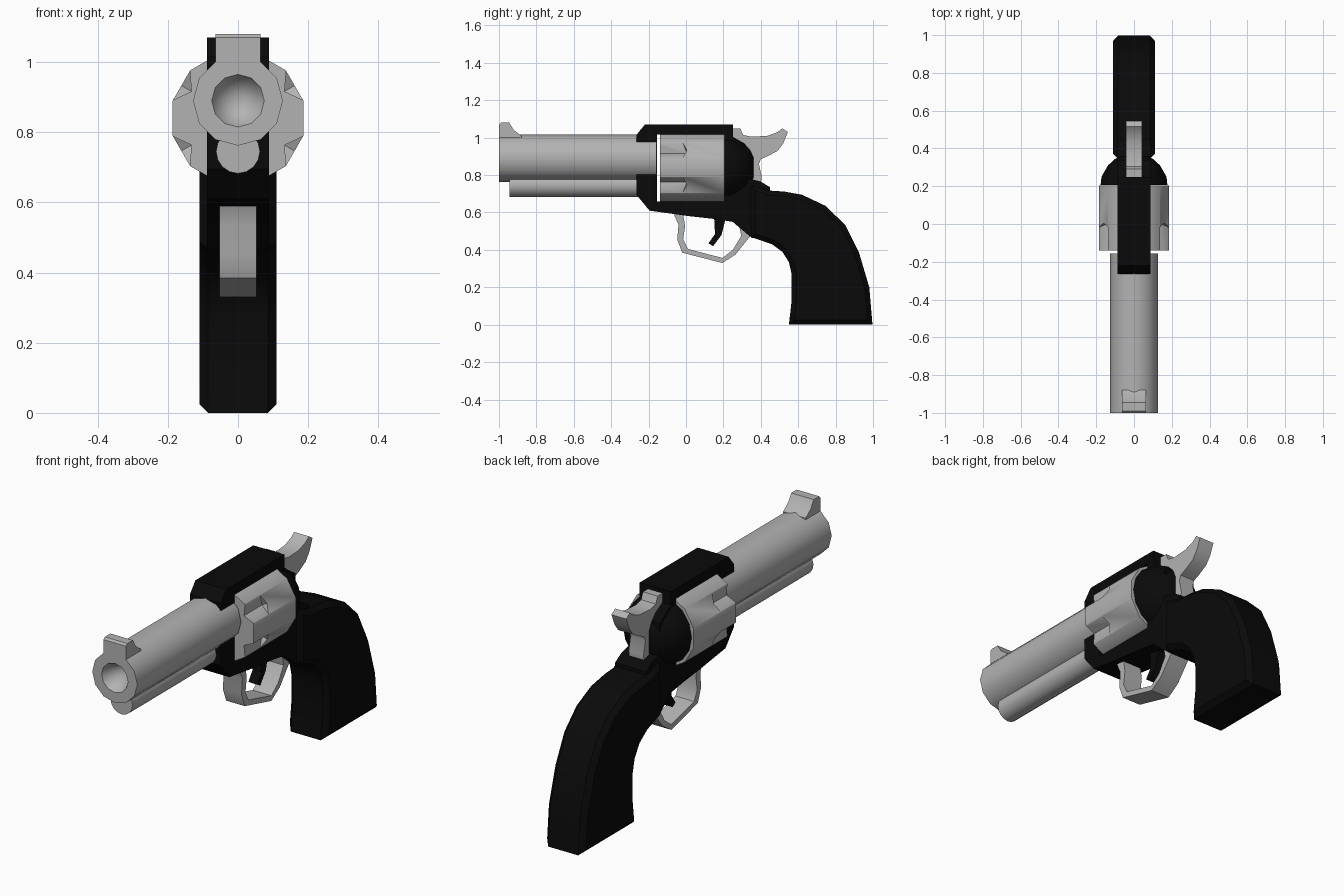
import bpy, bmesh
from math import sin, cos, pi, radians
from mathutils import Vector

cube = bpy.data.objects.get("Cube")
if cube:
    bpy.data.objects.remove(cube, do_unlink=True)


def material(name, value):
    m = bpy.data.materials.new(name)
    m.use_nodes = True
    colour = (value, value, value, 1)
    m.diffuse_color = colour
    m.node_tree.nodes["Principled BSDF"].inputs["Base Color"].default_value = colour
    return m


STEEL = material("light_steel", 0.45)
BLACK = material("matte_black", 0.003)


def finish(name, bm, mat):
    bmesh.ops.recalc_face_normals(bm, faces=bm.faces[:])
    mesh = bpy.data.meshes.new(name)
    bm.to_mesh(mesh)
    bm.free()
    ob = bpy.data.objects.new(name, mesh)
    bpy.context.collection.objects.link(ob)
    if mat:
        mesh.materials.append(mat)
    return ob


def plate(name, profile, half, mat, bevel=0):
    """Side profile of (y, z) points, extruded evenly across x."""
    bm = bmesh.new()
    near = bm.faces.new([bm.verts.new((-half, y, z)) for y, z in profile])
    far = bmesh.ops.extrude_face_region(bm, geom=[near], use_keep_orig=True)["geom"]
    bmesh.ops.translate(bm, vec=(2 * half, 0, 0),
                        verts=[v for v in far if isinstance(v, bmesh.types.BMVert)])
    if bevel:
        rim = [e for e in bm.edges if abs(e.verts[0].co.x - e.verts[1].co.x) < 1e-5]
        bmesh.ops.bevel(bm, geom=rim, offset=bevel, segments=1, affect="EDGES")
    return finish(name, bm, mat)


def turned(name, profile, z, mat, sides=12, turn=0.0):
    """Lathe (y, radius) points around an axis parallel to y."""
    bm = bmesh.new()
    rings = []
    for y, r in profile:
        rings.append([bm.verts.new((r * cos(turn + 2 * pi * i / sides), y,
                                    z + r * sin(turn + 2 * pi * i / sides)))
                      for i in range(sides)])
    for a, b in zip(rings, rings[1:]):
        for i in range(sides):
            j = (i + 1) % sides
            bm.faces.new((a[i], a[j], b[j], b[i]))
    bmesh.ops.remove_doubles(bm, verts=bm.verts[:], dist=1e-5)
    return finish(name, bm, mat)


def cut(ob, cutter):
    mod = ob.modifiers.new("cut", "BOOLEAN")
    mod.operation, mod.solver, mod.object = "DIFFERENCE", "EXACT", cutter
    bpy.context.view_layer.objects.active = ob
    bpy.ops.object.modifier_apply(modifier=mod.name)
    bpy.data.objects.remove(cutter, do_unlink=True)


# Barrel with a tapered bore, and the rod housing below it
parts = [
    turned("barrel", [(-.86, 0), (-1, .075), (-1, .128), (-.157, .128), (-.157, 0)], .89, STEEL),
    turned("ejector_rod", [(-.945, 0), (-.945, .0625), (-.2, .0625), (-.2, 0)], .745, STEEL, 16),
    plate("front_sight", [(-1, .98), (-1, 1.07), (-.99, 1.08), (-.945, 1.08), (-.92, 1.04),
                          (-.88, 1.01), (-.88, .98)], .064, STEEL),
]

# Rotating cylinder with six pointed flutes
AXIS = .84
cylinder = turned("cylinder", [(-.14, 0), (-.14, .193), (.205, .193), (.205, 0)],
                  AXIS, STEEL, 12, radians(15))
for k in range(6):
    a = radians(30 + 60 * k)
    out, side = Vector((cos(a), 0, sin(a))), Vector((-sin(a), 0, cos(a)))
    bm = bmesh.new()
    for radius, across, end in ((.19, .053, -.02), (.19, -.053, -.02), (.153, 0, .005), (.25, 0, .005)):
        for y in (-.2, end):
            bm.verts.new(out * radius + side * across + Vector((0, y, AXIS)))
    bmesh.ops.convex_hull(bm, input=bm.verts[:])
    cut(cylinder, finish("flute_cutter", bm, None))
parts.append(cylinder)

# Frame with a window for the cylinder
frame = plate("frame", [(-.265, .695), (-.195, .61), (.02, .58), (.155, .565), (.25, .55), (.285, .52),
                        (.35, .465), (.45, .45), (.45, .735), (.40, .765), (.34, .78), (.34, .94),
                        (.25, 1.0), (.25, 1.07), (-.22, 1.07), (-.265, 1.015)], .088, BLACK)
cut(frame, plate("window_cutter", [(-.155, .66), (.207, .66), (.207, 1.018), (-.155, 1.018)], .3, None))
parts.append(frame)

# Domed shield behind the cylinder
parts.append(turned("recoil_shield", [(.207, 0), (.207, .177), (.25, .172), (.31, .138), (.345, .1),
                                      (.36, .07), (.36, 0)], AXIS, BLACK, 16))

# Curved grip with chamfered rims
parts.append(plate("grip", [(.345, .47), (.46, .43), (.515, .39), (.55, .335), (.565, .27), (.565, .13),
                            (.55, 0), (.997, 0), (.98, .2), (.925, .385), (.85, .535), (.745, .636),
                            (.62, .695), (.525, .712), (.45, .717), (.345, .75)], .11, BLACK, .025))

# Hammer, trigger and guard
parts.append(plate("hammer", [(.25, 1.05), (.29, 1.05), (.305, 1.015), (.35, 1.005), (.435, 1.01),
                              (.49, 1.03), (.515, 1.05), (.545, 1.03), (.52, .97), (.49, .93),
                              (.435, .9), (.4, .885), (.39, .86), (.405, .79), (.4, .755),
                              (.33, .755), (.25, .95)], .042, STEEL))
parts.append(plate("trigger", [(.15, .58), (.215, .58), (.19, .48), (.145, .42), (.12, .435),
                               (.155, .485)], .025, BLACK))
parts.append(plate("trigger_guard", [(-.065, .59), (-.04, .535), (-.047, .455), (-.02, .385), (.195, .33),
                                     (.265, .375), (.345, .475), (.285, .525), (.295, .475), (.25, .4),
                                     (.195, .357), (.01, .405), (-.015, .455), (-.005, .525),
                                     (-.015, .59)], .053, STEEL))

# Smooth the rounded surfaces, keeping hard edges
bpy.ops.object.select_all(action="DESELECT")
for ob in parts:
    ob.select_set(True)
bpy.context.view_layer.objects.active = parts[0]
bpy.ops.object.shade_smooth_by_angle(angle=radians(35))
